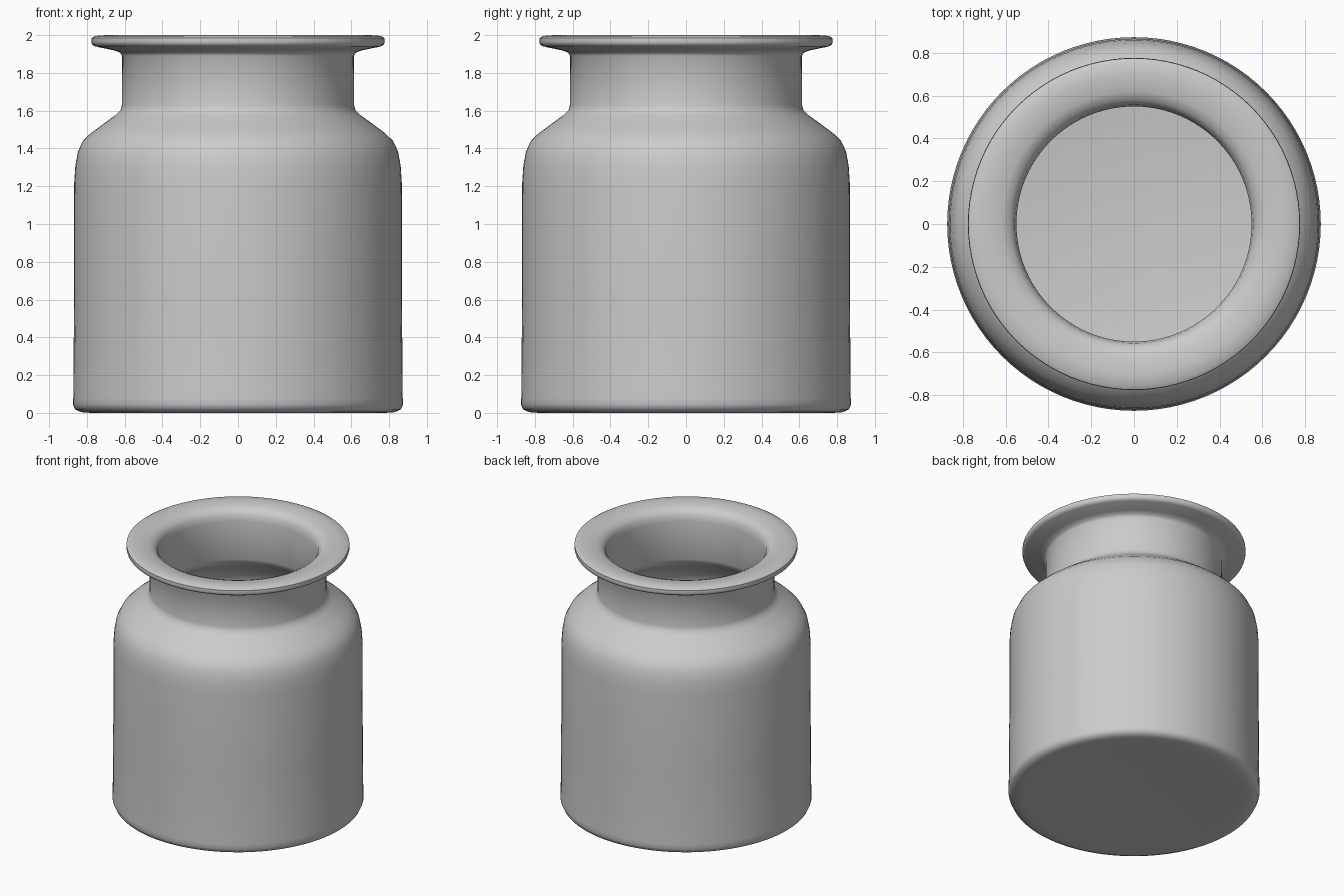
import bpy
import bmesh
import math

SEGMENTS = 96

# Outer and inner cross-section (radius, height), from base centre to floor centre
profile = [
    (0, 0.025), (0.45, 0.022), (0.62, 0.008), (0.78, 0.0), (0.83, 0.004),
    (0.862, 0.018), (0.874, 0.045), (0.872, 0.08), (0.868, 0.6),
    (0.867, 1.22), (0.861, 1.31), (0.847, 1.385), (0.82, 1.44), (0.78, 1.48),
    (0.72, 1.525), (0.65, 1.575), (0.622, 1.602), (0.615, 1.63),
    (0.613, 1.89), (0.625, 1.908), (0.66, 1.92), (0.755, 1.94),
    (0.773, 1.95), (0.777, 1.965), (0.775, 1.985), (0.755, 1.996),
    (0.70, 2.0), (0.62, 1.992), (0.58, 1.975), (0.558, 1.945), (0.55, 1.90),
    (0.55, 1.61), (0.565, 1.575), (0.60, 1.54), (0.72, 1.455),
    (0.775, 1.40), (0.80, 1.32), (0.806, 1.2),
    (0.808, 0.12), (0.79, 0.08), (0.74, 0.065), (0, 0.065),
]

# Jar body: one closed lathed shell
bm = bmesh.new()
verts = [bm.verts.new((r, 0, z)) for r, z in profile]
edges = [bm.edges.new(pair) for pair in zip(verts, verts[1:])]
bmesh.ops.spin(bm, geom=verts + edges, cent=(0, 0, 0), axis=(0, 0, 1),
               angle=2 * math.pi, steps=SEGMENTS, use_duplicate=False)
bmesh.ops.remove_doubles(bm, verts=bm.verts, dist=0.0001)
bmesh.ops.recalc_face_normals(bm, faces=bm.faces)

mesh = bpy.data.meshes.new("jar")
bm.to_mesh(mesh)
bm.free()
jar = bpy.data.objects.new("jar", mesh)
bpy.context.collection.objects.link(jar)

# Smooth glazed surface
bpy.context.view_layer.objects.active = jar
jar.select_set(True)
bpy.ops.object.shade_smooth_by_angle(angle=math.radians(50))
